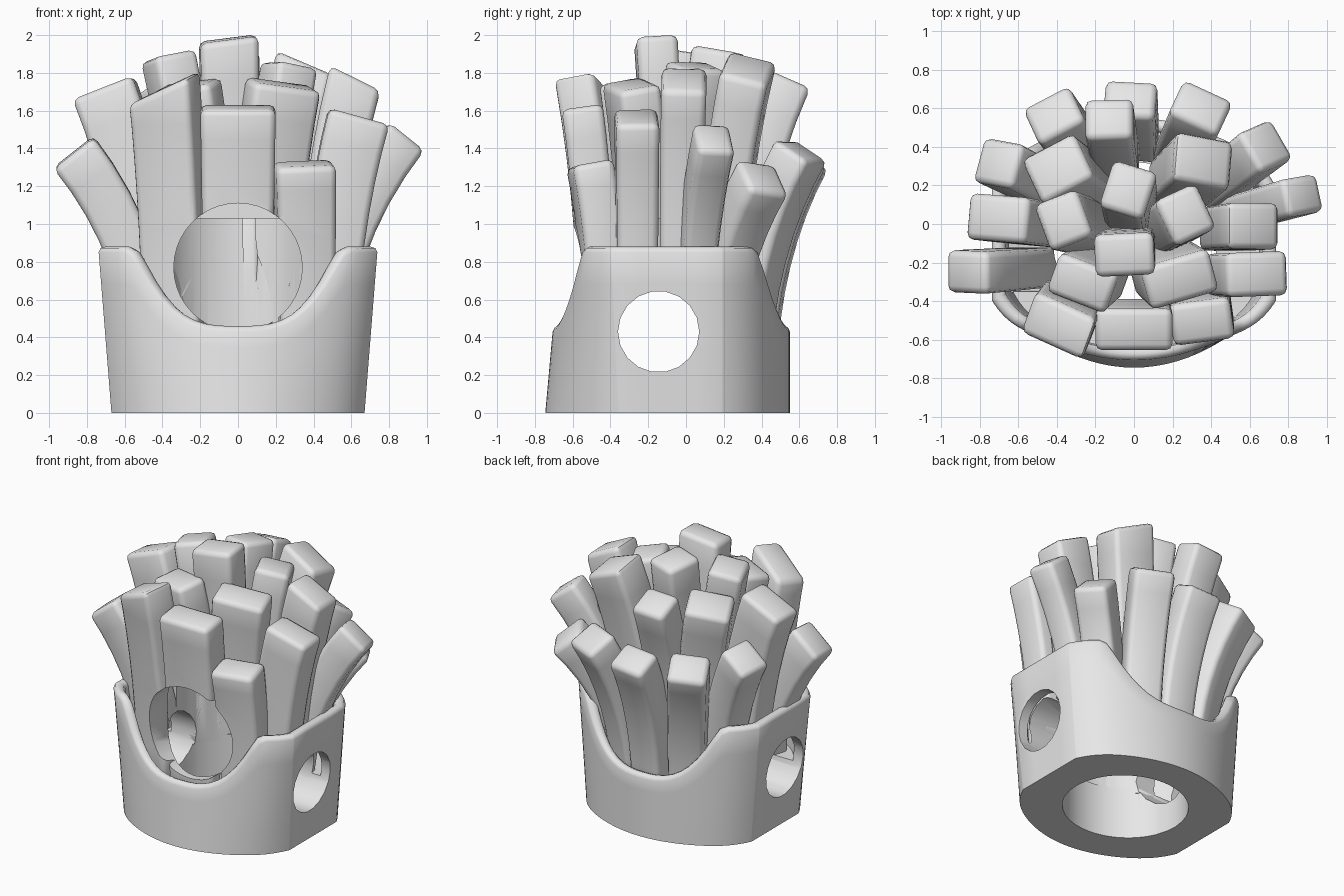
import bpy, bmesh, math
from mathutils import Vector, Matrix

if "Cube" in bpy.data.objects:
    bpy.data.objects.remove(bpy.data.objects["Cube"])

grey = bpy.data.materials.new("plain grey")
grey.diffuse_color = (0.8, 0.8, 0.8, 1)
grey.use_nodes = True
grey.node_tree.nodes["Principled BSDF"].inputs["Base Color"].default_value = grey.diffuse_color


def make_object(name, bm):
    bmesh.ops.recalc_face_normals(bm, faces=bm.faces)
    mesh = bpy.data.meshes.new(name)
    bm.to_mesh(mesh)
    bm.free()
    mesh.materials.append(grey)
    ob = bpy.data.objects.new(name, mesh)
    bpy.context.collection.objects.link(ob)
    return ob


def cutter(name, radius, depth, sides, centre, axis):
    bm = bmesh.new()
    bmesh.ops.create_cone(bm, cap_ends=True, segments=sides, radius1=radius, radius2=radius, depth=depth)
    rot = {'X': Matrix.Rotation(math.pi / 2, 4, 'Y'), 'Y': Matrix.Rotation(math.pi / 2, 4, 'X'),
           'Z': Matrix.Identity(4)}[axis]
    bm.transform(Matrix.Translation(centre) @ rot)
    ob = make_object(name, bm)
    ob.hide_render = True
    return ob


def finish(ob, cutters, bevel=0):
    """Bevel, cut, bake the modifiers and shade smooth by angle."""
    if bevel:
        m = ob.modifiers.new("bevel", 'BEVEL')
        m.width, m.segments, m.limit_method, m.angle_limit = bevel, 2, 'ANGLE', math.radians(40)
    for c in cutters:
        m = ob.modifiers.new("cut", 'BOOLEAN')
        m.operation, m.solver, m.object = 'DIFFERENCE', 'EXACT', c
    dg = bpy.context.evaluated_depsgraph_get()
    mesh = bpy.data.meshes.new_from_object(ob.evaluated_get(dg))
    ob.modifiers.clear()
    ob.data = mesh
    mesh.shade_smooth()
    mesh.set_sharp_from_angle(angle=math.radians(50))


# Cutters: face opening, arm holes, head space
face_cut = cutter("face_cutter", 0.34, 1.0, 40, (0, -0.6, 0.77), 'Y')
arm_cut = cutter("arm_cutter", 0.215, 3.0, 18, (0, -0.145, 0.43), 'X')
head_cut = cutter("head_cutter", 0.42, 1.2, 32, (0, -0.09, 0.43), 'Z')


# Carton: closed strip of columns round a lens-shaped outline with soft corners
def outline(side, s, z):
    k = z / 0.88
    w = 0.67 + 0.07 * k
    corner = 0.09 * abs(s) ** 10
    if side == 'front':
        return Vector((s * w, -0.745 + 0.09 * z + (0.30 - 0.12 * k) * s * s + corner, z))
    return Vector((s * w, 0.55 - 0.27 * s * s - corner, z))


def rim(s):
    rise = 0.46 + 2.65 * (abs(s) * 0.73) ** 3.2
    # smooth minimum with the flat shoulder height
    h = max(0, 1 - abs(rise - 0.88) / 0.08)
    return min(rise, 0.88) - 0.02 * h * h


def outer(col, z):
    kind, s = col
    if kind in ('front', 'back'):
        return outline(kind, s, z)
    sign = 1 if kind == 'right' else -1
    a, b = outline('front', sign, z), outline('back', sign, z)
    return a.lerp(b, s)


def inner(col, z, f=0.90):
    p = outer(col, z)
    return Vector((p.x * f, (p.y + 0.1) * f - 0.1, z))


N = 36
FLOOR = 0.38
span = [math.sin(math.pi / 2 * (-1 + 2 * i / N)) for i in range(N + 1)]
cols = [('front', s) for s in span]
cols += [('right', i / 4) for i in (1, 2, 3)]
cols += [('back', -s) for s in span]
cols += [('left', 1 - i / 4) for i in (1, 2, 3)]

bm = bmesh.new()
rings = []
for c in cols:
    h = rim(c[1]) if c[0] in ('front', 'back') else 0.88
    pts = [outer(c, 0)] + [outer(c, (h - 0.03) * i / 5) for i in range(1, 6)]
    pts += [inner(c, h - 0.008, 0.985), inner(c, h, 0.95), inner(c, h - 0.008, 0.915)]
    pts += [inner(c, FLOOR + (h - 0.03 - FLOOR) * i / 3) for i in (3, 2, 1, 0)]
    # neck hole through the thick base
    d = Vector((pts[0].x, pts[0].y + 0.1, 0)).normalized()
    pts += [Vector((d.x * 0.43, d.y * 0.41 - 0.09, z)) for z in (FLOOR, FLOOR / 2, 0)]
    rings.append([bm.verts.new(p) for p in pts])
for i, a in enumerate(rings):
    b = rings[(i + 1) % len(rings)]
    for j in range(len(a)):
        k = (j + 1) % len(a)
        bm.faces.new((a[j], b[j], b[k], a[k]))
finish(make_object("carton", bm), [arm_cut])


# Fries: rectangular bars swept along a flaring curve, end optionally slanted
def fry(name, base, top, width, depth, roll, slant=0):
    p0, p2 = Vector((*base, 0.34)), Vector(top)
    p1 = p0.lerp(p2, 0.12)
    p1.z = p0.z + 0.56 * (p2.z - p0.z)
    bm = bmesh.new()
    rows = []
    for i in range(8):
        t = i / 7
        p = p0 * (1 - t) ** 2 + p1 * 2 * t * (1 - t) + p2 * t * t
        tan = ((p1 - p0) * (1 - t) + (p2 - p1) * t).normalized()
        r = math.radians(roll)
        u = Vector((math.cos(r), math.sin(r), 0))
        u = (u - tan * u.dot(tan)).normalized()
        v = tan.cross(u)
        g = 0.9 + 0.1 * t
        shear = tan * (slant if i == 7 else 0)
        rows.append([bm.verts.new(p + (u + shear) * a * width / 2 * g + v * b * depth / 2 * g)
                     for a, b in ((-1, -1), (1, -1), (1, 1), (-1, 1))])
    for a, b in zip(rows, rows[1:]):
        for j in range(4):
            k = (j + 1) % 4
            bm.faces.new((a[j], a[k], b[k], b[j]))
    bm.faces.new(rows[0][::-1])
    bm.faces.new(rows[-1])
    finish(make_object(name, bm), [face_cut, arm_cut, head_cut], 0.035)


# base xy, top centre, width, depth, roll, end slant
front_fries = [
    ((0.0, -0.46), (0.0, -0.55, 1.62), 0.40, 0.22, 0),
    ((0.36, -0.42), (0.35, -0.51, 1.32), 0.32, 0.22, 8),
    ((-0.33, -0.42), (-0.39, -0.53, 1.72), 0.35, 0.23, -20, 0.4),
    ((-0.46, -0.22), (-0.87, -0.25, 1.38), 0.27, 0.22, 0),
    ((0.47, -0.26), (0.64, -0.26, 1.57), 0.33, 0.23, 2),
]
middle_fries = [
    ((-0.15, -0.22), (-0.27, -0.31, 1.74), 0.33, 0.22, -20),
    ((0.12, -0.20), (0.24, -0.29, 1.74), 0.37, 0.23, 15),
    ((-0.03, -0.11), (-0.05, -0.16, 1.98), 0.31, 0.22, 3, 0.1),
    ((-0.20, -0.03), (-0.37, 0.02, 1.89), 0.24, 0.26, 20),
    ((0.15, -0.03), (0.27, 0.05, 1.84), 0.24, 0.26, 25),
    ((-0.01, 0.04), (-0.03, 0.18, 1.92), 0.24, 0.26, -18),
    ((0.18, 0.16), (0.36, 0.33, 1.83), 0.32, 0.26, -5, -0.2),
    ((-0.20, 0.15), (-0.40, 0.29, 1.72), 0.31, 0.27, 25),
    ((-0.08, 0.24), (-0.13, 0.55, 1.76), 0.25, 0.23, 0),
    ((-0.44, -0.01), (-0.71, 0.03, 1.72), 0.34, 0.24, -5),
    ((0.43, -0.03), (0.62, -0.01, 1.77), 0.29, 0.24, 0, -0.2),
]
back_fries = [
    ((0.45, 0.03), (0.88, 0.15, 1.46), 0.24, 0.20, 12),
    ((0.36, 0.15), (0.69, 0.41, 1.25), 0.25, 0.24, 30),
    ((-0.39, 0.16), (-0.71, 0.32, 1.42), 0.25, 0.24, -15),
    ((-0.24, 0.32), (-0.42, 0.57, 1.36), 0.27, 0.24, 25),
    ((0.0, 0.38), (-0.02, 0.65, 1.35), 0.27, 0.22, -5),
    ((0.22, 0.32), (0.35, 0.61, 1.39), 0.28, 0.23, -25),
]
for label, group in (("front_fry", front_fries), ("middle_fry", middle_fries), ("back_fry", back_fries)):
    for i, spec in enumerate(group):
        fry(f"{label}_{i + 1}", *spec)

# Cutters are no longer needed
for c in (face_cut, arm_cut, head_cut):
    bpy.data.objects.remove(c)
